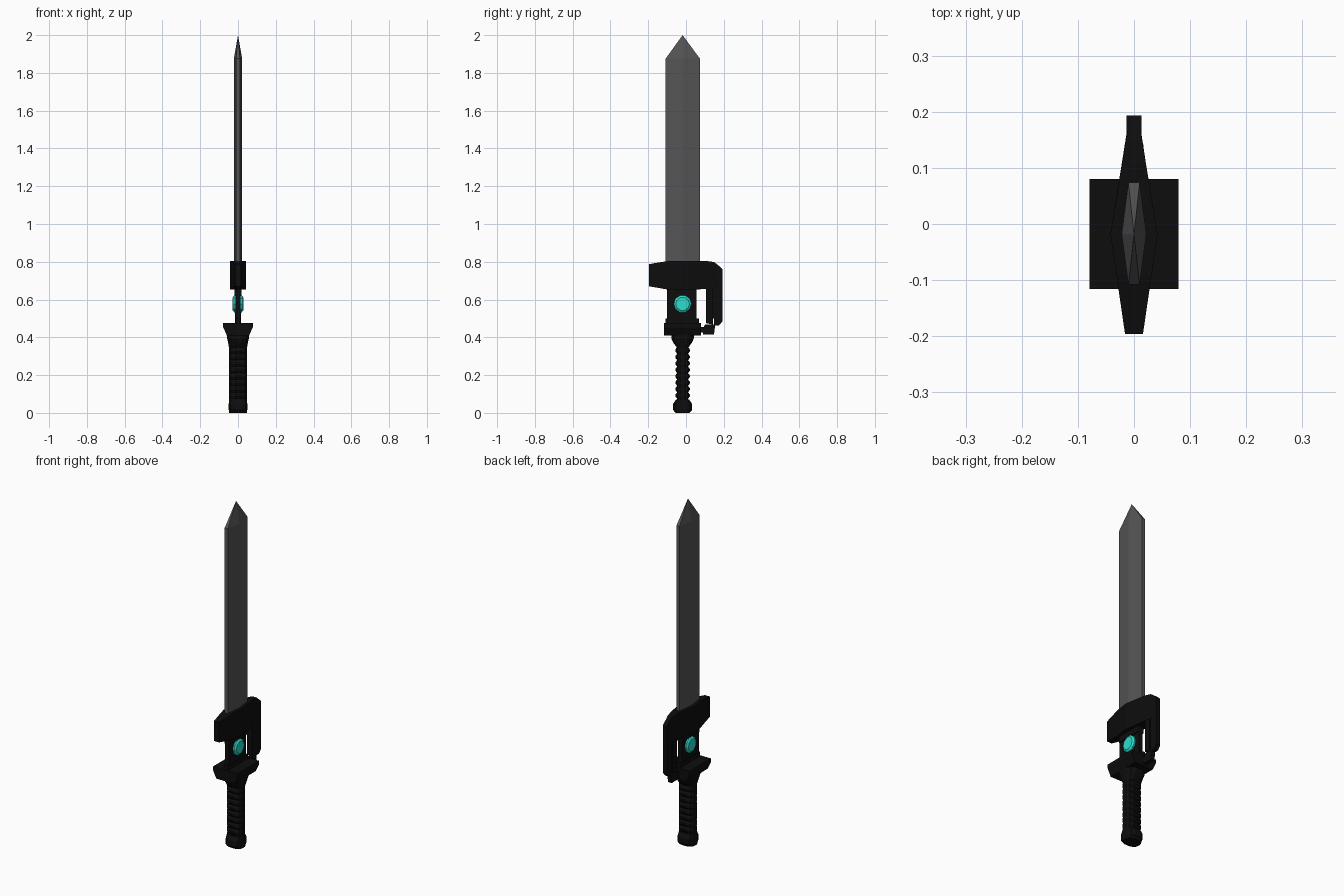
import bpy, bmesh
from math import sin, cos, pi, copysign

if "Cube" in bpy.data.objects:
    bpy.data.objects.remove(bpy.data.objects["Cube"])

CY = -0.018  # centre line of blade and grip in y


def material(name, rgb):
    m = bpy.data.materials.new(name)
    m.diffuse_color = (*rgb, 1)
    m.use_nodes = True
    m.node_tree.nodes["Principled BSDF"].inputs["Base Color"].default_value = m.diffuse_color
    return m


BLACK = material("black", (0.004, 0.004, 0.004))
STEEL = material("steel", (0.09, 0.09, 0.09))
TEAL = material("teal", (0.025, 0.72, 0.6))


def finish(name, bm, mat):
    bmesh.ops.recalc_face_normals(bm, faces=bm.faces)
    me = bpy.data.meshes.new(name)
    bm.to_mesh(me)
    bm.free()
    me.materials.append(mat)
    ob = bpy.data.objects.new(name, me)
    bpy.context.collection.objects.link(ob)
    return ob


def loft(name, rings, mat):
    bm = bmesh.new()
    vs = [[bm.verts.new(p) for p in r] for r in rings]
    n = len(vs[0])
    for a, b in zip(vs, vs[1:]):
        for i in range(n):
            j = (i + 1) % n
            bm.faces.new((a[i], a[j], b[j], b[i]))
    bm.faces.new(vs[0])
    bm.faces.new(vs[-1])
    return finish(name, bm, mat)


def plate(name, profile, half, mat, cuts=()):
    """Side profile (y, z) given a thickness half(y) in x, creased at the cuts."""
    bm = bmesh.new()
    bm.faces.new([bm.verts.new((1, y, z)) for y, z in profile])
    for c in cuts:
        bmesh.ops.bisect_plane(bm, geom=bm.verts[:] + bm.edges[:] + bm.faces[:],
                               plane_co=(0, c, 0), plane_no=(0, 1, 0))
    ext = bmesh.ops.extrude_face_region(bm, geom=bm.faces[:], use_keep_orig=True)
    for v in ext["geom"]:
        if isinstance(v, bmesh.types.BMVert):
            v.co.x = -1
    for v in bm.verts:
        v.co.x *= half(v.co.y)
    return finish(name, bm, mat)


def rect(hx, hy, z):
    return [(sx * hx, CY + sy * hy, z) for sx, sy in ((-1, -1), (1, -1), (1, 1), (-1, 1))]


def rounded(hx, hy, z, n=12):
    ring = []
    for i in range(n):
        a = 2 * pi * (i + 0.5) / n
        c, s = cos(a), sin(a)
        ring.append((hx * copysign(abs(c) ** 0.75, c) / 0.974,
                     CY + hy * copysign(abs(s) ** 0.75, s) / 0.974, z))
    return ring


# Blade: six-sided section with a central ridge and pointed tip
bm = bmesh.new()
for z in (0.74, 1.875):
    for s in (-1, 1):
        bm.verts.new((s * 0.022, CY, z))
        for y in (-0.108, 0.074):
            bm.verts.new((s * 0.01, y, z))
bm.verts.new((0, CY, 2.0))
bmesh.ops.convex_hull(bm, input=bm.verts[:])
bmesh.ops.dissolve_limit(bm, angle_limit=0.01, verts=bm.verts[:], edges=bm.edges[:])
finish("blade", bm, STEEL)


# Upper guard: thick in the middle, tapering to both ends
def guard_half(y):
    if y < CY:
        return 0.016 + (y + 0.196) / (CY + 0.196) * 0.026
    return max(0.011, 0.042 - (y - CY) / (0.17 - CY) * 0.031)


plate("upper_guard", [(-0.196, 0.67), (-0.196, 0.787), (-0.165, 0.793), (-0.09, 0.805),
                      (0.106, 0.805), (0.15, 0.798), (0.17, 0.782), (0.175, 0.655),
                      (0.106, 0.655), (-0.09, 0.652)], guard_half, BLACK, (CY,))

# Side arm: inner and outer strips hanging from the guard
plate("outer_arm", [(0.148, 0.70), (0.148, 0.785), (0.17, 0.782), (0.193, 0.762),
                    (0.193, 0.485), (0.175, 0.463), (0.148, 0.463)],
      lambda y: 0.013, BLACK)
plate("inner_arm", [(0.106, 0.475), (0.106, 0.70), (0.142, 0.70), (0.142, 0.468)],
      lambda y: 0.017, BLACK)
plate("arm_web", [(0.13, 0.50), (0.13, 0.70), (0.16, 0.70), (0.16, 0.50)],
      lambda y: 0.008, BLACK)
plate("arm_connector", [(0.06, 0.425), (0.06, 0.455), (0.095, 0.455), (0.10, 0.468),
                        (0.155, 0.468), (0.148, 0.415), (0.09, 0.415), (0.09, 0.425)],
      lambda y: 0.012, BLACK)

# Thin post between the guards, with collars
for name, y0, y1, z0, z1, hx in (("post", -0.10, 0.055, 0.46, 0.68, 0.012),
                                 ("post_top_collar", -0.10, 0.055, 0.62, 0.67, 0.018),
                                 ("post_base_collar", -0.108, 0.07, 0.46, 0.50, 0.014)):
    plate(name, [(y0, z0), (y1, z0), (y1, z1), (y0, z1)], lambda y: hx, BLACK)

# Gem: bevelled disc through the post
loft("gem", [[(x, CY + r * cos(2 * pi * i / 10), 0.577 + r * sin(2 * pi * i / 10))
              for i in range(10)]
             for x, r in ((-0.028, 0.036), (-0.02, 0.047), (0.02, 0.047), (0.028, 0.036))],
     TEAL)

# Lower guard: block flaring out to the sides
loft("lower_guard", [rect(0.058, 0.098, 0.41), rect(0.079, 0.098, 0.453),
                     rect(0.079, 0.098, 0.475)], BLACK)

# Neck and ribbed grip
rings = [rounded(0.048, 0.03, 0.05)]
for k in range(8):
    z = 0.075 + k * 0.034
    rings += [rounded(0.048, 0.029, z), rounded(0.048, 0.038, z + 0.012),
              rounded(0.048, 0.038, z + 0.022)]
rings += [rounded(0.048, 0.031, 0.347), rounded(0.052, 0.048, 0.37),
          rounded(0.058, 0.06, 0.395), rounded(0.06, 0.06, 0.415)]
loft("grip", rings, BLACK)

# Pommel
loft("pommel", [rounded(0.048, 0.037, 0), rounded(0.049, 0.05, 0.015),
                rounded(0.049, 0.05, 0.048), rounded(0.048, 0.035, 0.07)], BLACK)
